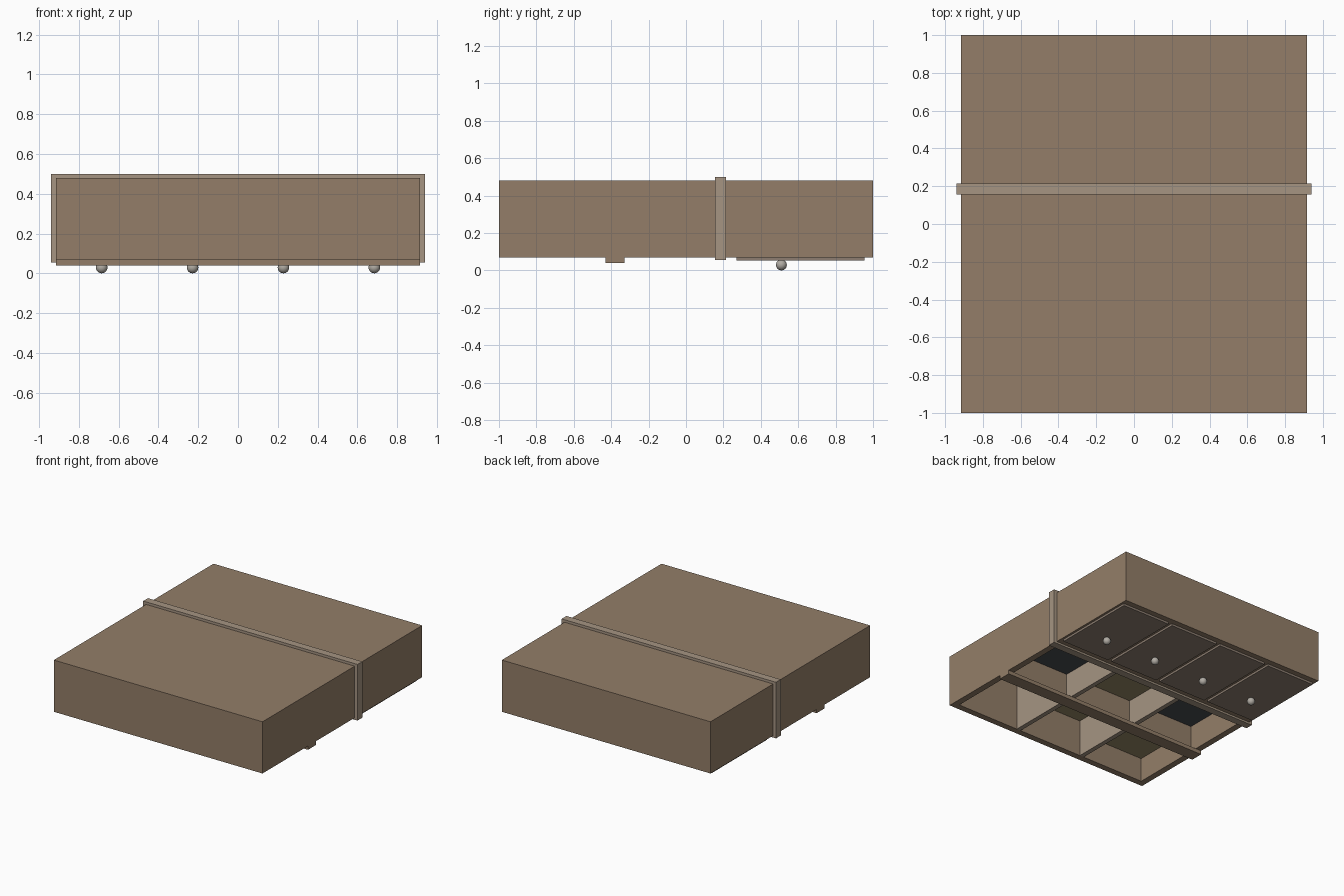
import bpy

if "Cube" in bpy.data.objects:
    bpy.data.objects.remove(bpy.data.objects["Cube"])


def material(name, rgb):
    # convert display colour to linear
    m = bpy.data.materials.new(name)
    m.diffuse_color = [(c / 255) ** 2.2 for c in rgb] + [1]
    m.use_nodes = True
    m.node_tree.nodes["Principled BSDF"].inputs["Base Color"].default_value = m.diffuse_color
    return m


wood = material("wood", (146, 125, 104))
light_wood = material("light_wood", (164, 147, 129))
door_wood = material("door_wood", (140, 125, 112))
metal = material("metal", (175, 170, 162))
dark = material("dark_filling", (74, 78, 82))
olive = material("olive_filling", (148, 134, 102))


def box(name, x0, x1, y0, y1, z0, z1, mat):
    bpy.ops.mesh.primitive_cube_add(size=1, location=((x0 + x1) / 2, (y0 + y1) / 2, (z0 + z1) / 2))
    ob = bpy.context.object
    ob.name = name
    ob.scale = (x1 - x0, y1 - y0, z1 - z0)
    bpy.ops.object.transform_apply(location=False, rotation=False, scale=True)
    ob.data.materials.append(mat)
    return ob


W, BOTTOM, TOP = 0.915, 0.07, 0.48
INNER = 0.865

# carcass: closed cupboard half, back panel and walls around the bins
box("cupboard_body", -W, W, 0.14, 1, BOTTOM, TOP, wood)
box("back_panel", -W, W, -1, 0.14, TOP - 0.02, TOP, wood)
box("end_wall", -W, W, -1, -0.95, BOTTOM, TOP - 0.02, wood)
for s in (-1, 1):
    a, b = sorted((s * INNER, s * W))
    box("side_wall", a, b, -0.95, 0.14, BOTTOM, TOP - 0.02, wood)

# shelf and upright dividers
box("shelf", -INNER, INNER, -0.415, -0.385, BOTTOM, TOP - 0.02, wood)
for x in (-0.3, 0.3):
    for y0, y1 in ((-0.95, -0.415), (-0.385, 0.14)):
        box("divider", x - 0.018, x + 0.018, y0, y1, BOTTOM, TOP - 0.02, light_wood)

# rail across the bins and protruding counter slab
box("bin_rail", -W, W, -0.43, -0.33, 0.04, BOTTOM, wood)
box("counter", -0.94, 0.94, 0.155, 0.215, 0.055, 0.5, light_wood)

# bin fillings at different depths
columns = ((-INNER, -0.318), (-0.282, 0.282), (0.318, INNER))
rows = (((-0.385, 0.14), ((0.21, dark), (0.21, olive), (0.21, dark))),
        ((-0.95, -0.415), ((0.19, olive), (0.29, olive), None)))
for (y0, y1), fills in rows:
    for (x0, x1), fill in zip(columns, fills):
        if fill:
            box("bin_filling", x0, x1, y0, y1, BOTTOM + fill[0], TOP - 0.02, fill[1])

# doors with round knobs
for i in range(4):
    x = (i - 1.5) * 0.457
    box("door", x - 0.212, x + 0.212, 0.27, 0.955, 0.053, BOTTOM, door_wood)
    bpy.ops.mesh.primitive_uv_sphere_add(segments=24, ring_count=12, radius=0.029, location=(x, 0.51, 0.029))
    knob = bpy.context.object
    knob.name = "knob"
    knob.data.materials.append(metal)
    bpy.ops.object.shade_smooth()
